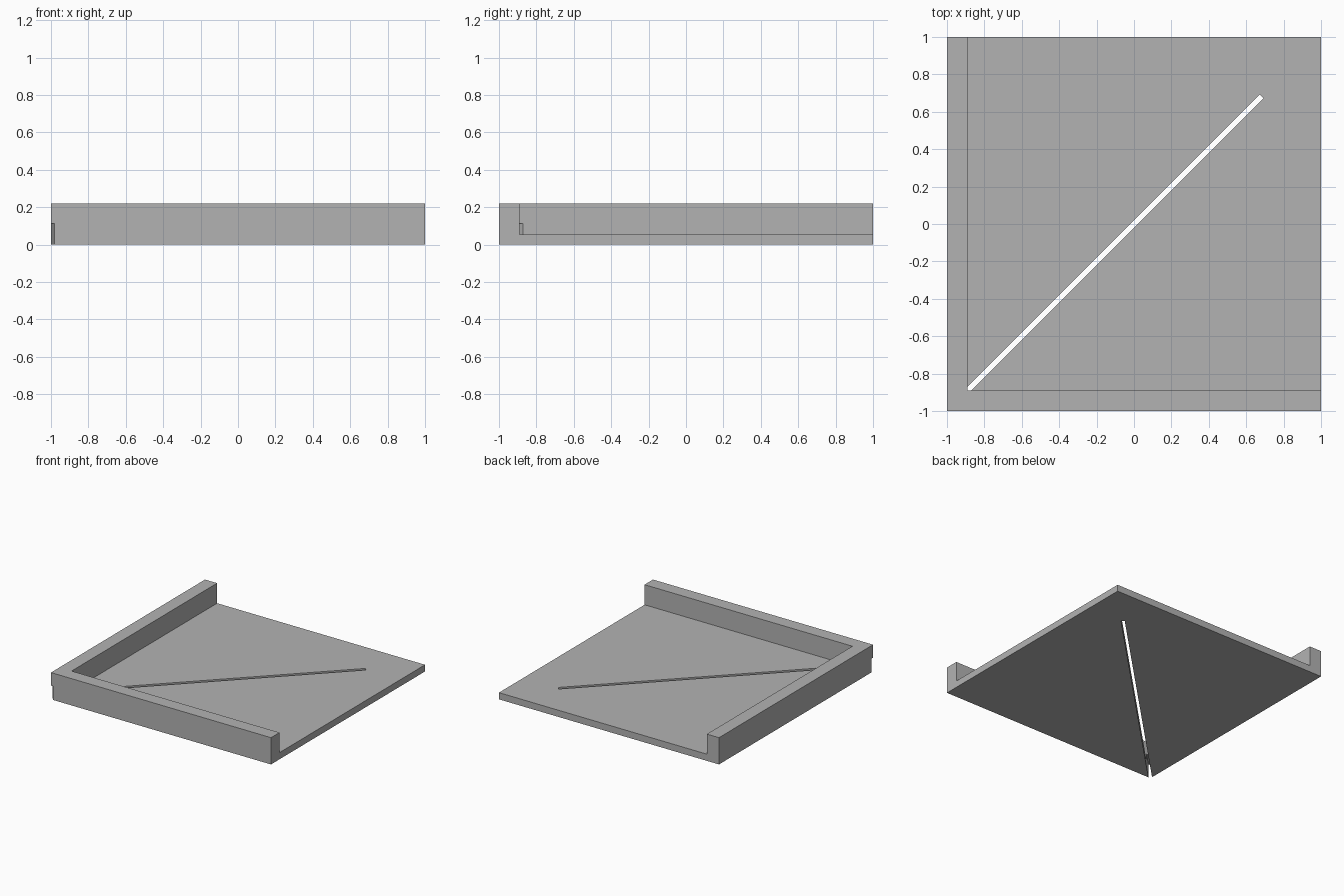
import bpy
import math
from mathutils import Matrix

default_cube = bpy.data.objects.get("Cube")
if default_cube:
    bpy.data.objects.remove(default_cube, do_unlink=True)

HEIGHT, FLOOR, WALL = 0.22, 0.055, 0.11
SLOT_WIDTH, SLOT_TOP, SLOT_END = 0.028, 0.113, 0.682

grey = bpy.data.materials.new("plain_grey")
grey.use_nodes = True
colour = (0.45, 0.45, 0.45, 1)
grey.diffuse_color = colour
grey.node_tree.nodes["Principled BSDF"].inputs["Base Color"].default_value = colour


def box(name, low, high, angle=0):
    """Box between two corners, turned about the z axis."""
    bpy.ops.mesh.primitive_cube_add(size=1)
    obj = bpy.context.object
    obj.name = name
    size = [b - a for a, b in zip(low, high)]
    middle = [(a + b) / 2 for a, b in zip(low, high)]
    obj.data.transform(Matrix.Rotation(angle, 4, "Z")
                       @ Matrix.Translation(middle)
                       @ Matrix.Diagonal((*size, 1)))
    obj.data.materials.append(grey)
    return obj


def cut(target, cutter):
    """Subtract the cutter and discard it."""
    cutter.hide_render = True
    mod = target.modifiers.new("cut", "BOOLEAN")
    mod.operation = "DIFFERENCE"
    mod.solver = "EXACT"
    mod.object = cutter
    bpy.context.view_layer.objects.active = target
    bpy.ops.object.modifier_apply(modifier=mod.name)
    bpy.data.objects.remove(cutter, do_unlink=True)


# Tray with a low floor and walls along the front and right edges
tray = box("corner_tray", (-1, -1, 0), (1, 1, HEIGHT))
cut(tray, box("floor_recess", (WALL - 1, WALL - 1, FLOOR), (1.2, 1.2, 0.5)))

# Diagonal slot through the floor and the lower part of the corner
root = math.sqrt(2)
cut(tray, box("diagonal_slot", (-2, -SLOT_WIDTH / 2, -0.1),
              (SLOT_END * root, SLOT_WIDTH / 2, SLOT_TOP), math.pi / 4))
